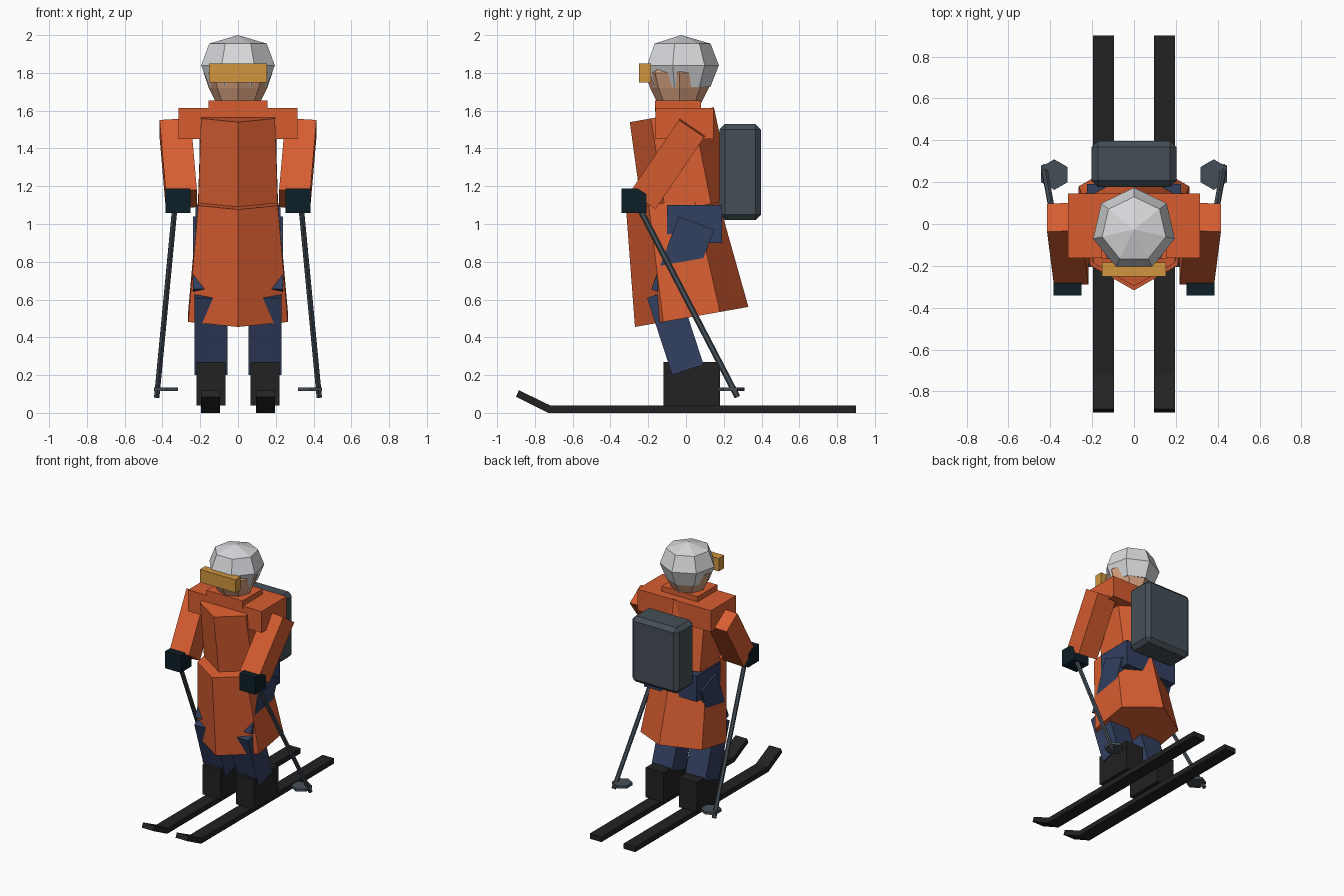
import bpy, bmesh
from math import sin, cos, pi, radians
from mathutils import Vector, Matrix

cube = bpy.data.objects.get("Cube")
if cube:
    bpy.data.objects.remove(cube)


def material(name, rgb):
    m = bpy.data.materials.new(name)
    m.use_nodes = True
    m.diffuse_color = (*rgb, 1)
    m.node_tree.nodes["Principled BSDF"].inputs["Base Color"].default_value = (*rgb, 1)
    return m


ORANGE = material("orange_cloth", (0.68, 0.11, 0.03))
NAVY = material("navy_cloth", (0.032, 0.05, 0.115))
BLACK = material("black_plastic", (0.016, 0.016, 0.016))
SLATE = material("slate_grey", (0.06, 0.078, 0.095))
GLOVE = material("dark_teal", (0.004, 0.014, 0.02))
SKIN = material("skin", (0.66, 0.35, 0.21))
WHITE = material("helmet_white", (0.68, 0.69, 0.71))
AMBER = material("amber", (0.64, 0.3, 0.05))


def finish(name, bm, mat, matrix=None):
    bmesh.ops.recalc_face_normals(bm, faces=bm.faces[:])
    mesh = bpy.data.meshes.new(name)
    bm.to_mesh(mesh)
    bm.free()
    mesh.materials.append(mat)
    ob = bpy.data.objects.new(name, mesh)
    if matrix:
        ob.matrix_world = matrix
    bpy.context.collection.objects.link(ob)
    return ob


def box(name, center, size, mat, matrix=None):
    bm = bmesh.new()
    bmesh.ops.create_cube(bm, size=1)
    bmesh.ops.scale(bm, vec=size, verts=bm.verts[:])
    bmesh.ops.translate(bm, vec=center, verts=bm.verts[:])
    return finish(name, bm, mat, matrix)


def stack(name, rings, sides, mat, matrix):
    """Closed stack of polygon rings (radius, height), one corner towards +y."""
    bm = bmesh.new()
    loops = []
    for r, z in rings:
        loops.append([bm.verts.new((r * sin(2 * pi * i / sides), r * cos(2 * pi * i / sides), z))
                      for i in range(sides)])
    for low, high in zip(loops, loops[1:]):
        for i in range(sides):
            j = (i + 1) % sides
            bm.faces.new((low[i], low[j], high[j], high[i]))
    bm.faces.new(loops[0])
    bm.faces.new(loops[-1])
    bmesh.ops.remove_doubles(bm, verts=bm.verts[:], dist=0.0005)
    return finish(name, bm, mat, matrix)


def along(a, b):
    """Frame at a with z towards b and x kept close to world x."""
    a, b = Vector(a), Vector(b)
    z = (b - a).normalized()
    y = z.cross(Vector((1, 0, 0))).normalized()
    x = y.cross(z)
    return Matrix.Translation(a) @ Matrix((x, y, z)).transposed().to_4x4(), (b - a).length


def limb(name, a, b, width, depth, mat):
    frame, length = along(a, b)
    return box(name, (0, 0, length / 2), (width, depth, length), mat, frame)


def rod(name, a, b, radius, mat):
    frame, length = along(a, b)
    return stack(name, [(radius, 0), (radius, length)], 6, mat, frame)


def ski(name, x):
    profile = [(0.9, 0), (0.9, 0.04), (-0.72, 0.04), (-0.885, 0.12), (-0.9, 0.085), (-0.73, 0)]
    bm = bmesh.new()
    face = bm.faces.new([bm.verts.new((x - 0.05, y, z)) for y, z in profile])
    new = bmesh.ops.extrude_face_region(bm, geom=[face])["geom"]
    bmesh.ops.translate(bm, vec=(0.1, 0, 0), verts=[v for v in new if isinstance(v, bmesh.types.BMVert)])
    return finish(name, bm, BLACK)


# Paired parts
for side, s in (("left", 1), ("right", -1)):
    ski(side + "_ski", s * 0.145)
    box(side + "_boot", (s * 0.143, 0.03, 0.155), (0.155, 0.3, 0.23), BLACK)
    limb(side + "_shin", (s * 0.143, 0.01, 0.228), (s * 0.143, -0.123, 0.636), 0.175, 0.175, NAVY)
    limb(side + "_thigh", (s * 0.146, -0.09, 0.62), (s * 0.146, 0.055, 1.005), 0.185, 0.2, NAVY)
    limb(side + "_sleeve", (s * 0.3, -0.225, 1.13), (s * 0.333, 0.033, 1.51), 0.165, 0.162, ORANGE)
    box(side + "_glove", (s * 0.318, -0.276, 1.123), (0.134, 0.132, 0.132), GLOVE)
    rod(side + "_pole", (s * 0.43, 0.272, 0.085), (s * 0.331, -0.268, 1.125), 0.016, SLATE)
    stack(side + "_pole_basket", [(0.073, -0.01), (0.073, 0.01)], 6, SLATE,
          Matrix.Translation((s * 0.381, 0.236, 0.125)))

# Body, leaning forward
lean = Matrix.Rotation(radians(10), 4, "X")
box("hips", (0, 0.045, 1.0), (0.45, 0.29, 0.2), NAVY)
stack("coat_skirt", [(0.305, 0), (0.243, 0.62)], 6, ORANGE,
      Matrix.Translation((0, 0.03, 0.508)) @ lean)
stack("coat_body", [(0.245, 0), (0.226, 0.5)], 6, ORANGE,
      Matrix.Translation((0, 0.012, 1.086)) @ lean)
box("shoulders", (0, -0.008, 1.532), (0.63, 0.308, 0.165), ORANGE)
box("collar", (0, -0.043, 1.625), (0.31, 0.243, 0.06), ORANGE)

# Backpack with chamfered edges
pack = box("backpack", (0, 0.287, 1.275), (0.405, 0.22, 0.51), SLATE)
bevel = pack.modifiers.new("chamfer", "BEVEL")
bevel.width = 0.03
bevel.segments = 1

# Head, helmet and goggles
stack("head", [(0.095, 1.6), (0.12, 1.65), (0.155, 1.72), (0.182, 1.8), (0.12, 1.88)], 8, SKIN,
      Matrix.Translation((0, -0.035, 0)))
stack("helmet", [(0.155, 1.725), (0.2, 1.84), (0.156, 1.955), (0, 2.0)], 7, WHITE,
      Matrix.Translation((0, -0.026, 0)))
box("goggles", (0, -0.217, 1.8), (0.305, 0.066, 0.1), AMBER)
